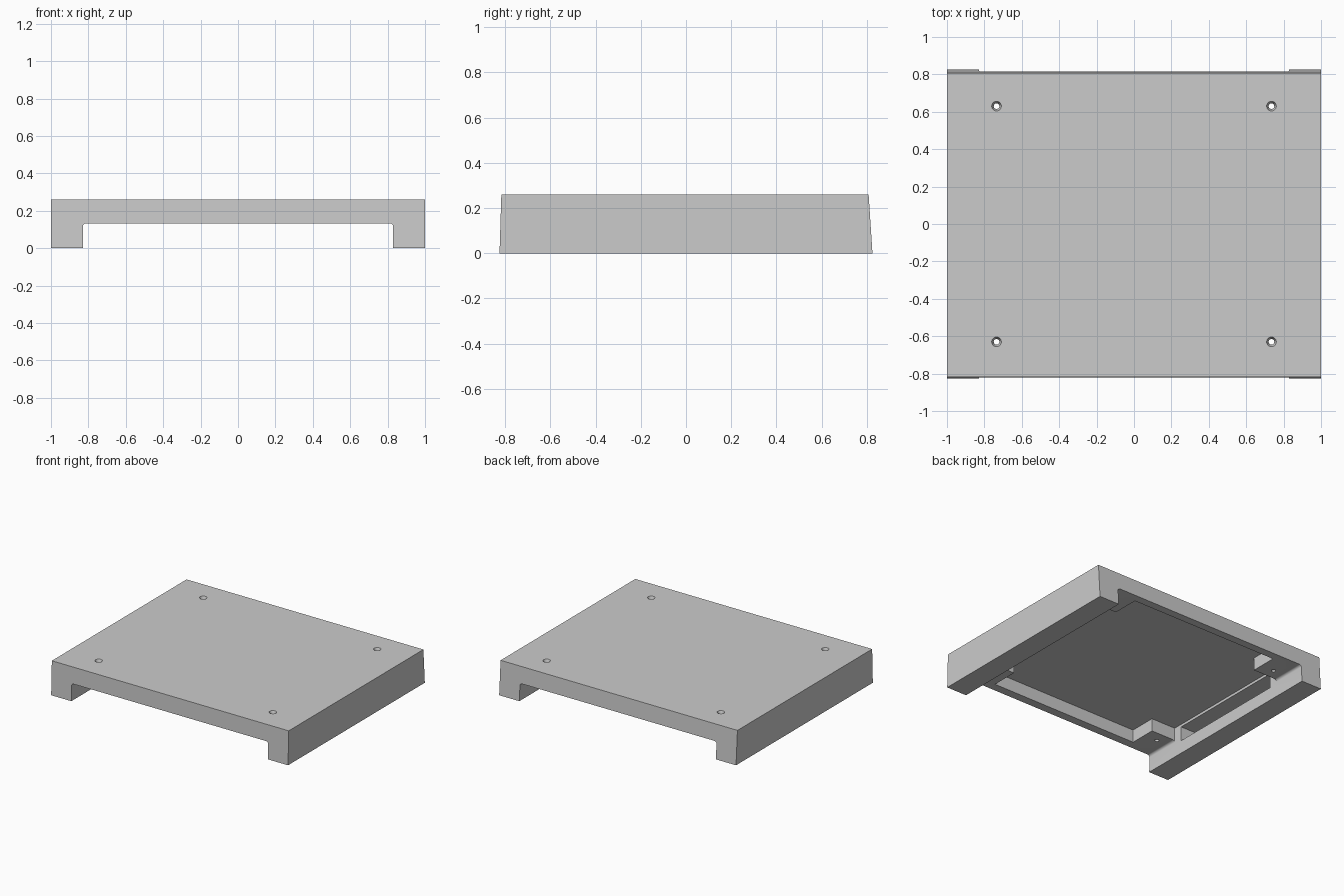
import bpy, bmesh, math

if "Cube" in bpy.data.objects:
    bpy.data.objects.remove(bpy.data.objects["Cube"])

TOP = 0.26      # overall height
RIM = 0.133     # underside of front/back walls and bosses
LEG = 0.83      # inner face of the side legs
FLOOR = 0.23    # underside of the plate


def loft(name, rings):
    """Closed solid from a list of rings with equal point counts."""
    bm = bmesh.new()
    loops = [[bm.verts.new(p) for p in r] for r in rings]
    n = len(rings[0])
    for a, b in zip(loops, loops[1:]):
        for i in range(n):
            j = (i + 1) % n
            bm.faces.new((a[i], a[j], b[j], b[i]))
    bm.faces.new(loops[0][::-1])
    bm.faces.new(loops[-1])
    bmesh.ops.recalc_face_normals(bm, faces=bm.faces)
    mesh = bpy.data.meshes.new(name)
    bm.to_mesh(mesh)
    bm.free()
    obj = bpy.data.objects.new(name, mesh)
    bpy.context.collection.objects.link(obj)
    return obj


def box(name, x0, x1, y0, y1, z0, z1):
    return loft(name, [[(x0, y0, z), (x1, y0, z), (x1, y1, z), (x0, y1, z)]
                       for z in (z0, z1)])


def cut(target, cutter):
    cutter.hide_render = True
    mod = target.modifiers.new("cut", 'BOOLEAN')
    mod.operation = 'DIFFERENCE'
    mod.solver = 'EXACT'
    mod.object = cutter
    bpy.context.view_layer.objects.active = target
    bpy.ops.object.modifier_apply(modifier=mod.name)
    bpy.data.objects.remove(cutter, do_unlink=True)


# Body: bridge profile with rounded inner corners, ends leaning inwards
R = 0.018
half = [(1, TOP), (1, 0), (LEG, 0)]
for i in range(5):
    a = math.radians(90 * i / 4)
    half.append((LEG - R + R * math.cos(a), RIM - R + R * math.sin(a)))
profile = half + [(-x, z) for x, z in reversed(half)]
body = loft("tray_body", [
    [(x, -0.825 + 0.008 * z / TOP, z) for x, z in profile],
    [(x, 0.825 - 0.017 * z / TOP, z) for x, z in profile]])

# Underside cavity, leaving a square boss in each corner
quarter = [(LEG, 0.55), (0.625, 0.55), (0.625, 0.755)]
plan = (quarter + [(-x, y) for x, y in reversed(quarter)]
        + [(-x, -y) for x, y in quarter]
        + [(x, -y) for x, y in reversed(quarter)])
cut(body, loft("cavity_cutter", [[(x, y, z) for x, y in plan]
                                 for z in (0.06, FLOOR)]))

# Long pocket in the inner face of each leg
for s in (-1, 1):
    x0, x1 = sorted((s * 0.80, s * 0.97))
    cut(body, box("pocket_cutter", x0, x1, -0.48, 0.48, 0.10, 0.21))

# Countersunk screw holes through the bosses
for sx in (-1, 1):
    for sy in (-1, 1):
        rings = []
        for r, z in ((0.015, 0.05), (0.015, 0.235), (0.026, TOP), (0.0304, TOP + 0.01)):
            rings.append([(sx * 0.735 + r * math.cos(t), sy * 0.63 + r * math.sin(t), z)
                          for t in (math.tau * k / 24 for k in range(24))])
        cut(body, loft("screw_hole_cutter", rings))

# Shading
bpy.ops.object.select_all(action='DESELECT')
body.select_set(True)
bpy.context.view_layer.objects.active = body
bpy.ops.object.shade_smooth_by_angle(angle=math.radians(30))
